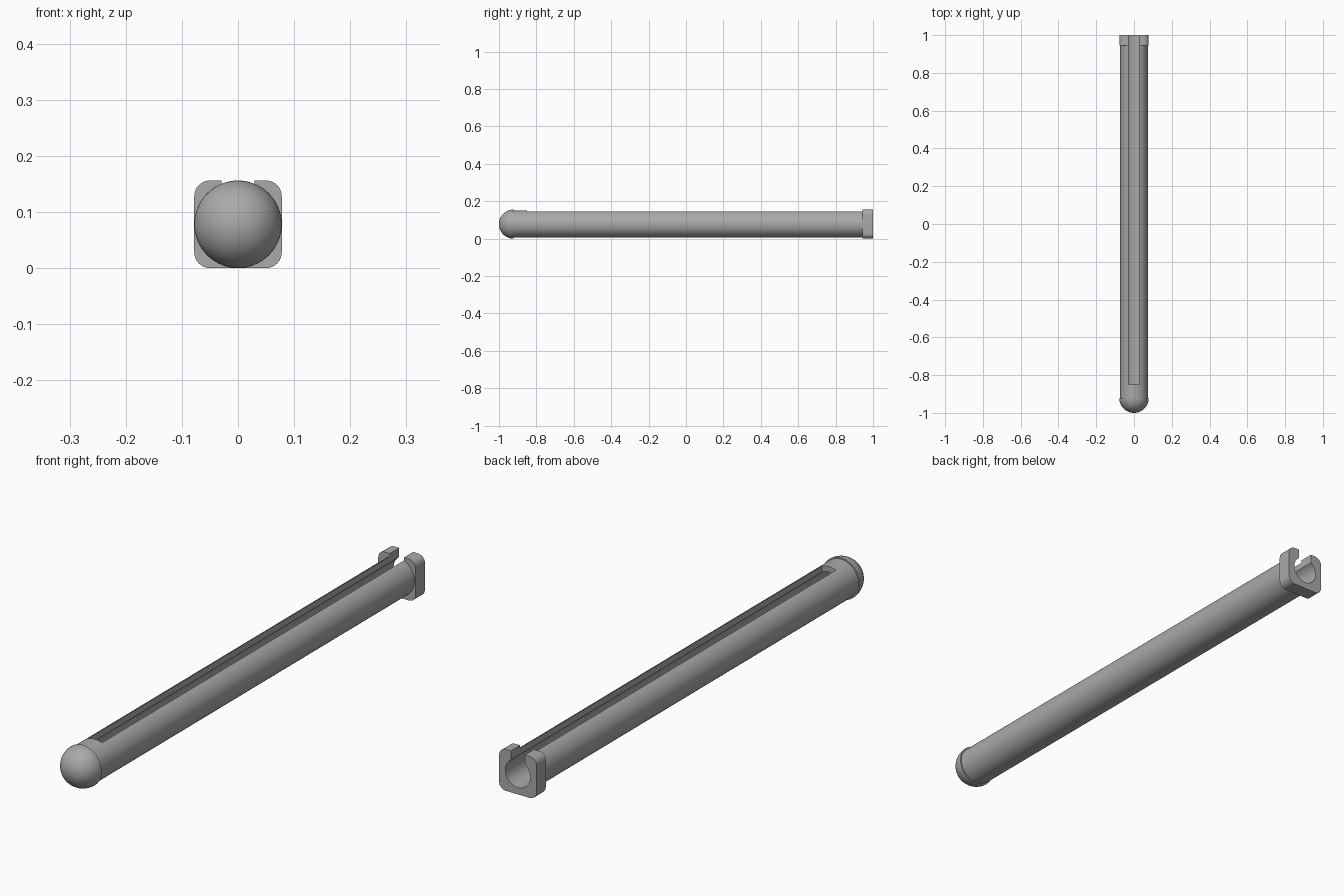
import bpy, bmesh
from math import sin, cos, pi, radians
from mathutils import Matrix

AXIS_Z = 0.078      # height of the tube's axis
CAP_R, TUBE_R, BORE_R = 0.078, 0.073, 0.052
CAP_Y = -0.922      # where the rounded nose meets the tube
SLOT_W = 0.058
SIDES = 64

if "Cube" in bpy.data.objects:
    bpy.data.objects.remove(bpy.data.objects["Cube"])

grey = bpy.data.materials.new("plain grey")
grey.use_nodes = True
color = (0.4, 0.4, 0.4, 1)
grey.diffuse_color = color
grey.node_tree.nodes["Principled BSDF"].inputs["Base Color"].default_value = color


def finish(name, bm):
    bmesh.ops.remove_doubles(bm, verts=bm.verts, dist=1e-5)
    bmesh.ops.recalc_face_normals(bm, faces=bm.faces)
    mesh = bpy.data.meshes.new(name)
    bm.to_mesh(mesh)
    bm.free()
    obj = bpy.data.objects.new(name, mesh)
    bpy.context.collection.objects.link(obj)
    mesh.materials.append(grey)
    return obj


def lathe(name, profile):
    """Spin (radius, y) points around the tube's axis."""
    bm = bmesh.new()
    verts = [bm.verts.new((r, y, AXIS_Z)) for r, y in profile]
    edges = [bm.edges.new(pair) for pair in zip(verts, verts[1:])]
    bmesh.ops.spin(bm, geom=verts + edges, cent=(0, 0, AXIS_Z), axis=(0, 1, 0),
                   angle=2 * pi, steps=SIDES, use_merge=True)
    return finish(name, bm)


def box(name, size, center):
    bm = bmesh.new()
    bmesh.ops.create_cube(bm, size=1, matrix=Matrix.Translation(center) @ Matrix.Diagonal((*size, 1)))
    return finish(name, bm)


def combine(target, other, operation):
    mod = target.modifiers.new(operation.lower(), "BOOLEAN")
    mod.object, mod.operation, mod.solver = other, operation, "EXACT"
    bpy.context.view_layer.objects.active = target
    bpy.ops.object.modifier_apply(modifier=mod.name)
    bpy.data.objects.remove(other)


# Tube with a slightly wider hemispherical nose
nose = [(CAP_R * sin(a), CAP_Y - CAP_R * cos(a)) for a in (pi / 2 * i / 16 for i in range(17))]
nose[0] = (0, -1)
tube = lathe("slotted_tube", nose + [(TUBE_R, CAP_Y), (TUBE_R, 0.99), (0, 0.99)])

# Square collar with rounded corners at the open end
collar = box("collar", (0.156, 0.055, 0.156), (0, 0.9725, AXIS_Z))
bm = bmesh.new()
bm.from_mesh(collar.data)
long_edges = [e for e in bm.edges if abs(e.verts[0].co.y - e.verts[1].co.y) > 0.01]
bmesh.ops.bevel(bm, geom=long_edges, offset=0.028, segments=8, profile=0.5, affect="EDGES")
bm.to_mesh(collar.data)
bm.free()
combine(tube, collar, "UNION")

# Round bore and the slot along the top
bore = lathe("bore_cutter", [(0, CAP_Y), (BORE_R, CAP_Y), (BORE_R, 1.1), (0, 1.1)])
combine(tube, bore, "DIFFERENCE")
slot = box("slot_cutter", (SLOT_W, 1.95, 0.2), (0, 0.125, AXIS_Z + 0.1))
combine(tube, slot, "DIFFERENCE")

bpy.ops.object.select_all(action="DESELECT")
tube.select_set(True)
bpy.context.view_layer.objects.active = tube
bpy.ops.object.shade_smooth_by_angle(angle=radians(30))
